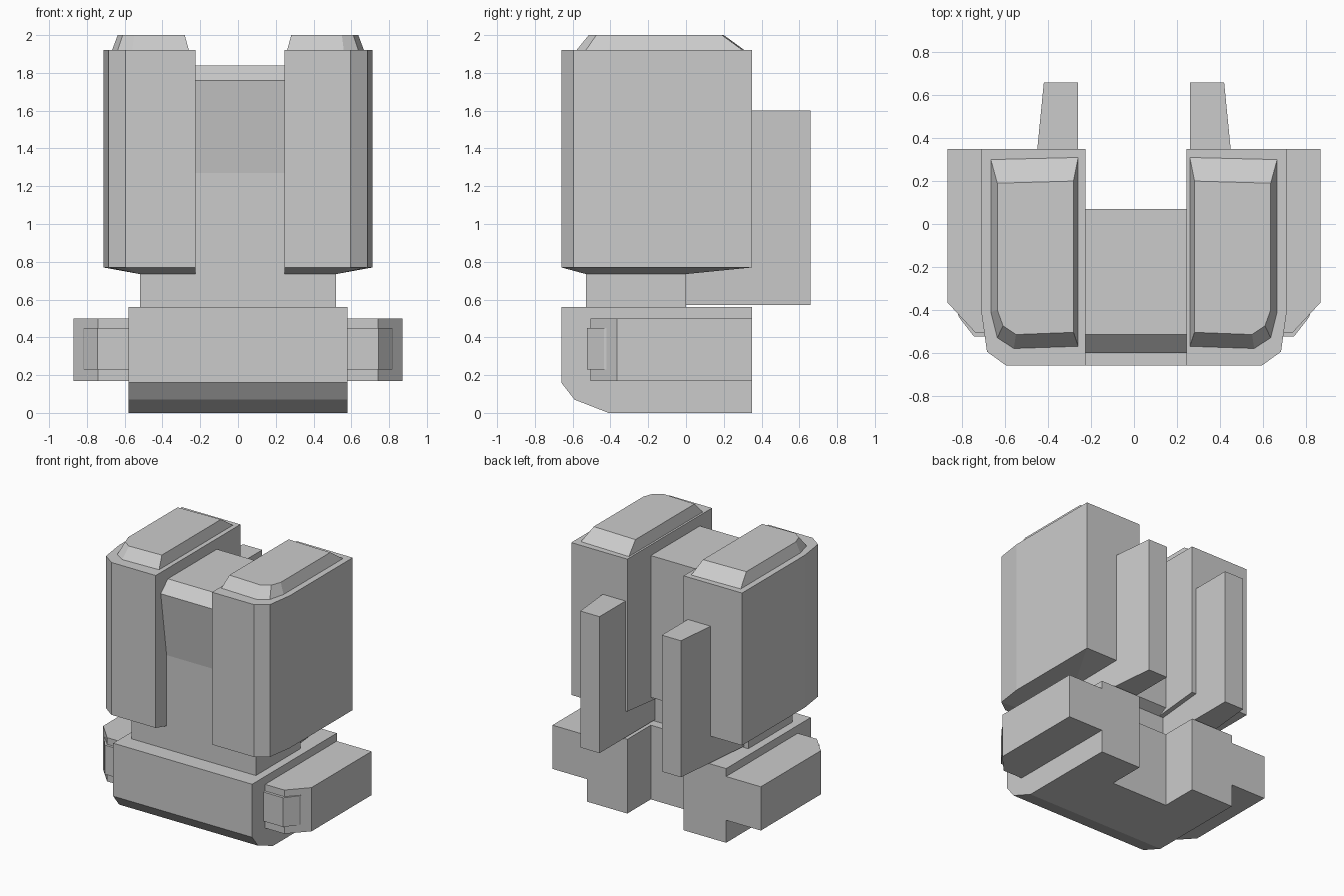
import bpy
import bmesh

cube = bpy.data.objects.get("Cube")
if cube:
    bpy.data.objects.remove(cube, do_unlink=True)

grey = bpy.data.materials.new("plain grey")
grey.use_nodes = True
colour = (0.6, 0.6, 0.6, 1)
grey.diffuse_color = colour
grey.node_tree.nodes["Principled BSDF"].inputs["Base Color"].default_value = colour


def loft(name, loops):
    """Skin a closed solid through loops of 3D points."""
    bm = bmesh.new()
    rings = [[bm.verts.new(p) for p in loop] for loop in loops]
    n = len(rings[0])
    for a, b in zip(rings, rings[1:]):
        for i in range(n):
            j = (i + 1) % n
            bm.faces.new((a[i], a[j], b[j], b[i]))
    bm.faces.new(rings[0][::-1])
    bm.faces.new(rings[-1])
    bmesh.ops.remove_doubles(bm, verts=bm.verts, dist=0.0005)
    bmesh.ops.recalc_face_normals(bm, faces=bm.faces)
    mesh = bpy.data.meshes.new(name)
    bm.to_mesh(mesh)
    bm.free()
    mesh.materials.append(grey)
    obj = bpy.data.objects.new(name, mesh)
    bpy.context.collection.objects.link(obj)
    return obj


def level(plan, z, side=1):
    return [(x * side, y, z) for x, y in plan]


def upright(name, plan, z0, z1, side=1):
    return loft(name, [level(plan, z0, side), level(plan, z1, side)])


def across(name, profile, x0, x1):
    return loft(name, [[(x, y, z) for y, z in profile] for x in (x0, x1)])


def rect(x0, x1, y0, y1):
    return [(x0, y0), (x1, y0), (x1, y1), (x0, y1)]


# Base with a chamfered front toe, and the waist above it
across("base", [(-0.66, 0.56), (-0.66, 0.16), (-0.59, 0.07), (-0.41, 0),
                (0.07, 0), (0.07, 0.56)], -0.58, 0.58)
upright("waist", rect(-0.52, 0.52, -0.53, 0), 0.56, 0.74)

# Central column with a leaning front panel
across("central_column", [(-0.53, 0.735), (-0.53, 1.27), (-0.6, 1.76), (-0.515, 1.84),
                          (0.07, 1.84), (0.07, 0.77), (0, 0.735)], -0.225, 0.245)

for side, label, inner in ((1, "left", 0.245), (-1, "right", 0.225)):
    # Rear half of the base, either side of the notch
    upright(label + "_base_leg", rect(inner, 0.58, 0.07, 0.35), 0, 0.56, side)

    # Side box and its small front cover
    upright(label + "_side_box", [(0.58, -0.505), (0.74, -0.505), (0.87, -0.365),
                                  (0.87, 0.35), (0.58, 0.35)], 0.17, 0.5, side)
    upright(label + "_side_cover", [(0.58, -0.525), (0.745, -0.525), (0.815, -0.435),
                                    (0.82, -0.42), (0.58, -0.42)], 0.23, 0.45, side)

    # Tall pod, its underside tapering in to the waist
    pod = [(inner, -0.66), (0.595, -0.66), (0.685, -0.595), (0.713, -0.4),
           (0.713, 0.35), (inner, 0.35)]
    foot = [(min(x, 0.52), max(-0.53, min(y, 0))) for x, y in pod]
    foot[3] = foot[2]
    loft(label + "_pod", [level(foot, 0.735, side), level(pod, 0.77, side),
                          level(pod, 1.92, side)])

    # Bevelled cap on the pod
    rim = [(0.26, -0.57), (0.56, -0.58), (0.637, -0.53), (0.667, -0.41),
           (0.667, 0.3), (0.26, 0.31)]
    crown = [(0.282, -0.505), (0.55, -0.515), (0.61, -0.475), (0.637, -0.4),
             (0.637, 0.19), (0.282, 0.2)]
    loft(label + "_cap", [level(rim, 1.92, side), level(crown, 2, side)])

    # Tapered rear fin
    upright(label + "_rear_fin", [(0.26, 0), (0.485, 0), (0.42, 0.66), (0.26, 0.66)],
            0.57, 1.6, side)
